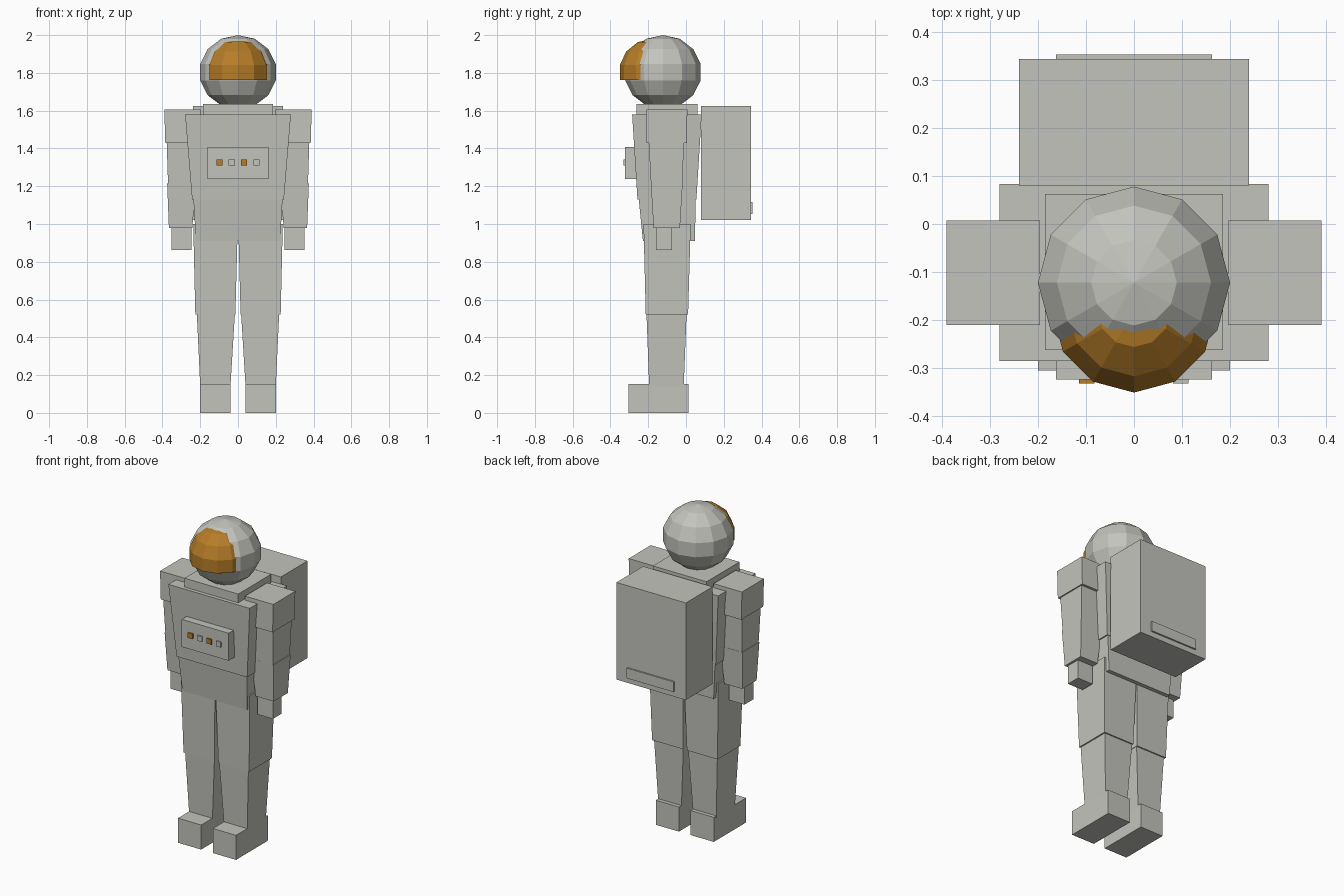
import bpy
import bmesh
from mathutils import Matrix

cube = bpy.data.objects.get("Cube")
if cube:
    bpy.data.objects.remove(cube)


def material(name, rgb):
    m = bpy.data.materials.new(name)
    m.use_nodes = True
    m.diffuse_color = (*rgb, 1)
    m.node_tree.nodes["Principled BSDF"].inputs["Base Color"].default_value = (*rgb, 1)
    return m


GREY = material("suit grey", (0.55, 0.55, 0.51))
GOLD = material("gold", (0.47, 0.205, 0.021))


def finish(name, bm, mat):
    bmesh.ops.recalc_face_normals(bm, faces=bm.faces)
    mesh = bpy.data.meshes.new(name)
    bm.to_mesh(mesh)
    bm.free()
    mesh.materials.append(mat)
    obj = bpy.data.objects.new(name, mesh)
    bpy.context.scene.collection.objects.link(obj)
    return obj


def block(name, z, x, y, x_top=None, y_top=None, mat=GREY, side=1):
    """Box with ranges x, y at the bottom and x_top, y_top at the top."""
    x_top, y_top = x_top or x, y_top or y
    bm = bmesh.new()
    bmesh.ops.create_cube(bm, size=1)
    for v in bm.verts:
        i, j, k = (int(c > 0) for c in v.co)
        xs, ys = (x_top, y_top) if k else (x, y)
        v.co = (side * xs[i], ys[j], z[k])
    return finish(name, bm, mat)


def pair(name, *args, **kw):
    block("left_" + name, *args, **kw)
    block("right_" + name, *args, side=-1, **kw)


def ball(name, centre, r_xy, r_z, mat, floor=None):
    """Faceted sphere, optionally cut off below floor and capped."""
    bm = bmesh.new()
    place = Matrix.Translation(centre) @ Matrix.Diagonal((r_xy, r_xy, r_z, 1))
    bmesh.ops.create_uvsphere(bm, u_segments=12, v_segments=7, radius=1, matrix=place)
    if floor is not None:
        low = [v for v in bm.verts if v.co.z < floor]
        bmesh.ops.delete(bm, geom=low, context='VERTS')
        bmesh.ops.holes_fill(bm, edges=[e for e in bm.edges if e.is_boundary])
    return finish(name, bm, mat)


# Head
ball("helmet", (0, -0.122, 1.804), 0.205, 0.196, GREY)
ball("visor", (0, -0.18, 1.801), 0.175, 0.179, GOLD, floor=1.74)

# Torso
block("collar", (1.56, 1.635), (-0.185, 0.185), (-0.262, 0.062))
block("chest", (1.13, 1.58), (-0.243, 0.243), (-0.257, 0.055),
      (-0.28, 0.28), (-0.285, 0.083))
block("pelvis", (0.91, 1.15), (-0.223, 0.223), (-0.228, 0.047),
      (-0.237, 0.237), (-0.252, 0.052))

# Chest control panel with a row of buttons
block("control_panel", (1.237, 1.408), (-0.162, 0.162), (-0.323, -0.25))
for i in range(4):
    cx = -0.098 + 0.065 * i
    block(f"button_{i + 1}", (1.309, 1.341), (cx - 0.016, cx + 0.016),
          (-0.332, -0.315), mat=GREY if i % 2 else GOLD)

# Backpack with a low vent plate
block("backpack", (1.02, 1.625), (-0.239, 0.239), (0.08, 0.343))
block("backpack_vent", (1.053, 1.116), (-0.162, 0.162), (0.335, 0.353))

# Arms
pair("shoulder", (1.43, 1.605), (0.195, 0.385), (-0.21, 0.005),
     (0.195, 0.39), (-0.21, 0.007))
pair("upper_arm", (1.2, 1.45), (0.225, 0.37), (-0.185, -0.02),
     (0.205, 0.378), (-0.198, -0.01))
pair("forearm", (0.98, 1.215), (0.242, 0.366), (-0.172, -0.032),
     (0.222, 0.375), (-0.186, -0.018))
pair("hand", (0.863, 1.0), (0.245, 0.352), (-0.16, -0.073))

# Legs
pair("thigh", (0.52, 1.0), (0.014, 0.226), (-0.213, 0.011),
     (0.001, 0.237), (-0.225, 0.025))
pair("shin", (0.14, 0.55), (0.04, 0.2), (-0.195, -0.012),
     (0.015, 0.219), (-0.21, 0.004))
pair("boot", (0, 0.153), (0.04, 0.2), (-0.305, 0.012))
